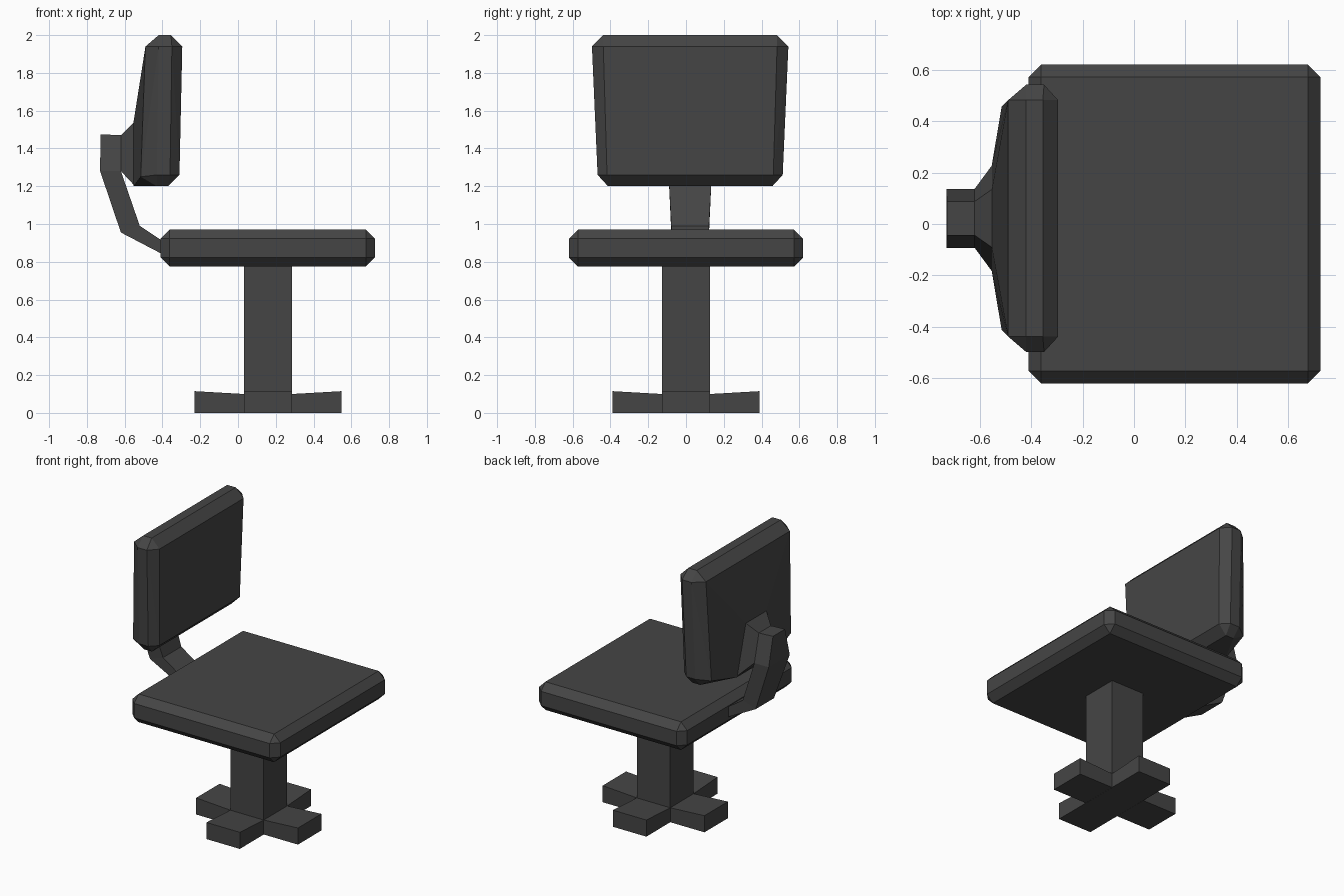
import bpy, bmesh, math
from mathutils import Matrix, Vector

if "Cube" in bpy.data.objects:
    bpy.data.objects.remove(bpy.data.objects["Cube"])

mat = bpy.data.materials.new("dark_grey")
mat.diffuse_color = (0.06, 0.06, 0.06, 1)
mat.use_nodes = True
mat.node_tree.nodes["Principled BSDF"].inputs["Base Color"].default_value = mat.diffuse_color
YC = 0.022  # the backrest sits slightly off centre


def finish(name, bm):
    bmesh.ops.recalc_face_normals(bm, faces=bm.faces)
    me = bpy.data.meshes.new(name)
    bm.to_mesh(me)
    bm.free()
    me.materials.append(mat)
    ob = bpy.data.objects.new(name, me)
    bpy.context.collection.objects.link(ob)
    return ob


def box(name, lo, hi, bevel=0):
    bm = bmesh.new()
    bmesh.ops.create_cube(bm, size=1)
    lo, hi = Vector(lo), Vector(hi)
    for v in bm.verts:
        v.co = (lo + hi) / 2 + v.co * (hi - lo)
    if bevel:
        bmesh.ops.bevel(bm, geom=bm.edges[:], offset=bevel, segments=1,
                        affect='EDGES')
    return finish(name, bm)


def loft(name, rings, matrix=None):
    """Each ring is a list of four points; close both ends."""
    bm = bmesh.new()
    vs = [[bm.verts.new(p) for p in r] for r in rings]
    for a, b in zip(vs, vs[1:]):
        for i in range(4):
            j = (i + 1) % 4
            bm.faces.new((a[i], a[j], b[j], b[i]))
    bm.faces.new(vs[0])
    bm.faces.new(vs[-1])
    if matrix:
        bm.transform(matrix)
    return finish(name, bm)


def section(top, w_top, bottom, w_bottom):
    """Trapezoid across y between two (x, z) points."""
    (xt, zt), (xb, zb) = top, bottom
    return [(xt, YC - w_top, zt), (xt, YC + w_top, zt),
            (xb, YC + w_bottom, zb), (xb, YC - w_bottom, zb)]


# seat cushion and post
box("seat", (-0.41, -0.62, 0.775), (0.725, 0.62, 0.97), 0.048)
box("post", (0.032, -0.128, 0.0), (0.286, 0.128, 0.79))

# four base feet, tops rising slightly outward
W = 0.128
foot = [[(x, -W, 0), (x, W, 0), (x, W, z), (x, -W, z)]
        for x, z in ((W, 0.1), (0.39, 0.115))]
for i in range(4):
    loft(f"base_foot_{i + 1}", foot,
         Matrix.Translation((0.159, 0, 0)) @ Matrix.Rotation(i * math.pi / 2, 4, 'Z'))

# backrest cushion: convex shell of chamfered rings
pts = []
for s in (-1, 1):
    half = [(-0.295, 0.46, 1.94), (-0.31, 0.44, 1.26),
            (-0.355, 0.46, 2.0), (-0.42, 0.46, 2.0),
            (-0.35, 0.52, 1.94), (-0.42, 0.52, 1.94),
            (-0.36, 0.49, 1.26), (-0.43, 0.49, 1.26),
            (-0.37, 0.435, 1.2), (-0.43, 0.435, 1.2),
            (-0.49, 0.46, 1.94), (-0.515, 0.435, 1.25),
            (-0.553, 0.115, 1.54), (-0.553, 0.21, 1.2)]
    pts += [(x, YC + s * y, z) for x, y, z in half]
bm = bmesh.new()
for p in pts:
    bm.verts.new(p)
bmesh.ops.convex_hull(bm, input=bm.verts[:])
bmesh.ops.dissolve_limit(bm, angle_limit=math.radians(1),
                         verts=bm.verts[:], edges=bm.edges[:])
finish("backrest", bm)

# flared mount between bracket and backrest
loft("backrest_mount", [
    section((-0.62, 1.47), 0.066, (-0.62, 1.28), 0.115),
    section((-0.55, 1.54), 0.115, (-0.55, 1.205), 0.21)])

# bent support bracket from the mount down to the seat
loft("back_bracket", [
    section((-0.62, 1.47), 0.066, (-0.728, 1.475), 0.066),
    section((-0.62, 1.28), 0.115, (-0.73, 1.28), 0.115),
    section((-0.52, 0.99), 0.10, (-0.62, 0.955), 0.10),
    section((-0.40, 0.91), 0.10, (-0.40, 0.84), 0.10)])
